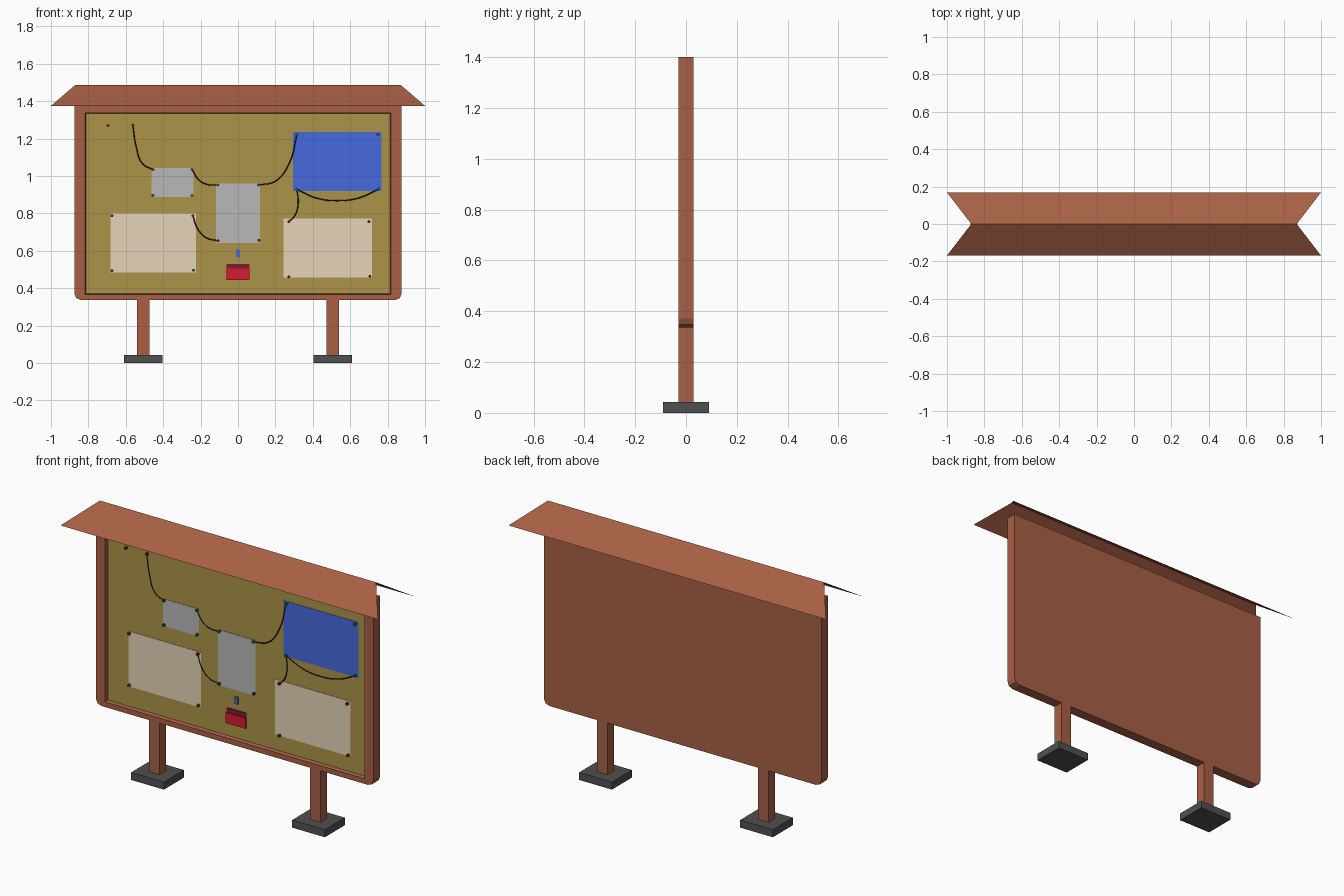
import bpy, bmesh, math

if "Cube" in bpy.data.objects:
    bpy.data.objects.remove(bpy.data.objects["Cube"])


def mat(name, hex_col):
    lin = lambda c: c / 12.92 if c <= 0.04045 else ((c + 0.055) / 1.055) ** 2.4
    rgb = [lin(int(hex_col[i:i + 2], 16) / 255) for i in (0, 2, 4)]
    m = bpy.data.materials.new(name)
    m.diffuse_color = (*rgb, 1)
    m.use_nodes = True
    m.node_tree.nodes["Principled BSDF"].inputs["Base Color"].default_value = m.diffuse_color
    return m


WOOD = mat("wood", "A86045")
CORK = mat("cork", "AC9448")
STONE = mat("stone", "505050")
GREY = mat("grey_paper", "B8B8B8")
CREAM = mat("cream_paper", "E6D3B8")
BLUE = mat("blue_paper", "466ADF")
RED = mat("red", "D81A32")
DARK_RED = mat("dark_red", "7A1E2A")
PIN_RED = mat("pin_red", "8A1A20")
PIN_GREEN = mat("pin_green", "1E6A40")
STRING = mat("string", "2A2620")


def make(name, verts, faces, m, fix=True):
    bm = bmesh.new()
    vs = [bm.verts.new(v) for v in verts]
    for f in faces:
        bm.faces.new([vs[i] for i in f])
    if fix:
        bmesh.ops.recalc_face_normals(bm, faces=bm.faces)
    me = bpy.data.meshes.new(name)
    bm.to_mesh(me)
    bm.free()
    me.materials.append(m)
    ob = bpy.data.objects.new(name, me)
    bpy.context.collection.objects.link(ob)
    return ob


def box(name, x, y, z, m):
    v = [(a, b, c) for a in x for b in y for c in z]
    f = [(0, 1, 3, 2), (4, 6, 7, 5), (0, 4, 5, 1), (2, 3, 7, 6), (0, 2, 6, 4), (1, 5, 7, 3)]
    return make(name, v, f, m)


# Frame: outline with rounded bottom corners and a shallow front recess
W, B, T, R, D = 0.875, 0.337, 1.4, 0.035, 0.03
half = [(W, T), (W, B + R), (W - 0.29 * R, B + 0.29 * R), (W - R, B)]
outline = half + [(-x, z) for x, z in reversed(half)]
rect = lambda x, lo, hi: [(x, hi), (x, lo), (-x, lo), (-x, hi)]
verts = [(x, -D, z) for x, z in outline] + [(x, D, z) for x, z in outline]
verts += [(x, -D, z) for x, z in rect(0.817, 0.366, 1.338)]
verts += [(x, -0.006, z) for x, z in rect(0.812, 0.371, 1.333)]
faces = [(i, (i + 1) % 8, 8 + (i + 1) % 8, 8 + i) for i in range(8)]
faces += [tuple(range(8, 16)), (20, 21, 22, 23)]
faces += [(16 + i, 16 + (i + 1) % 4, 20 + (i + 1) % 4, 20 + i) for i in range(4)]
faces += [(0, 1, 2, 17, 16), (2, 3, 4, 5, 18, 17), (5, 6, 7, 19, 18), (7, 0, 16, 19)]
make("frame", verts, faces, WOOD)

# Cork board in the recess
box("cork_board", (-0.812, 0.812), (-0.010, -0.004), (0.371, 1.333), CORK)

# Roof: open folded sheet with slanted ends
make("roof", [(-1, -0.169, 1.375), (1, -0.169, 1.375), (0.87, 0, 1.487),
              (-0.87, 0, 1.487), (1, 0.169, 1.375), (-1, 0.169, 1.375)],
     [(0, 1, 2, 3), (3, 2, 4, 5)], WOOD, fix=False)

# Legs and feet
for s, side in ((-1, "left"), (1, "right")):
    c = s * 0.507
    box(side + "_leg", (c - 0.033, c + 0.033), (-0.03, 0.03), (0.043, B), WOOD)
    box(side + "_foot", (c - 0.103, c + 0.103), (-0.09, 0.09), (0, 0.043), STONE)

# Papers
for name, x, z, m in (
        ("small_grey_note", (-0.463, -0.238), (0.887, 1.042), GREY),
        ("grey_note", (-0.118, 0.118), (0.643, 0.959), GREY),
        ("blue_sheet", (0.294, 0.767), (0.919, 1.235), BLUE),
        ("left_cream_sheet", (-0.682, -0.225), (0.485, 0.799), CREAM),
        ("right_cream_sheet", (0.243, 0.717), (0.458, 0.772), CREAM)):
    box(name, x, (-0.0125, -0.0095), z, m)

# Red pocket and blue clip
box("pocket_back", (-0.062, 0.062), (-0.014, -0.0095), (0.445, 0.53), DARK_RED)
box("pocket_front", (-0.062, 0.062), (-0.022, -0.014), (0.445, 0.505), RED)
box("blue_clip", (-0.010, 0.010), (-0.018, -0.0095), (0.567, 0.608), BLUE)


# Push pins
def pin(x, z, m):
    n, r = 8, 0.008
    ring = [(x + r * math.cos(2 * math.pi * i / n), z + r * math.sin(2 * math.pi * i / n)) for i in range(n)]
    v = [(a, y, b) for y in (-0.010, -0.025) for a, b in ring]
    f = [(i, (i + 1) % n, n + (i + 1) % n, n + i) for i in range(n)]
    make("push_pin", v, f + [tuple(range(n)), tuple(range(n, 2 * n))], m)


for x, z in ((-0.695, 1.27), (-0.562, 1.272), (-0.455, 1.035), (-0.107, 0.654), (0.112, 0.656),
             (-0.674, 0.788), (-0.241, 0.788), (0.272, 0.756), (0.70, 0.756), (0.272, 0.461), (0.705, 0.464)):
    pin(x, z, PIN_RED)
for x, z in ((-0.246, 1.035), (-0.455, 0.896), (-0.246, 0.896), (-0.107, 0.952), (0.11, 0.952),
             (0.315, 1.222), (0.748, 1.222), (0.315, 0.928), (0.751, 0.93), (-0.674, 0.494), (-0.238, 0.496)):
    pin(x, z, PIN_GREEN)

# Sagging strings between pins
for pts in (
        [(-0.562, 1.272), (-0.545, 1.16), (-0.51, 1.065), (-0.455, 1.035)],
        [(-0.246, 1.035), (-0.21, 0.98), (-0.165, 0.955), (-0.107, 0.952)],
        [(0.11, 0.952), (0.20, 0.972), (0.275, 1.07), (0.315, 1.222)],
        [(0.315, 0.928), (0.42, 0.882), (0.53, 0.868), (0.65, 0.884), (0.751, 0.93)],
        [(0.315, 0.928), (0.322, 0.855), (0.305, 0.79), (0.272, 0.756)],
        [(-0.241, 0.788), (-0.217, 0.72), (-0.17, 0.67), (-0.107, 0.654)]):
    cu = bpy.data.curves.new("string", "CURVE")
    cu.dimensions = "3D"
    cu.bevel_depth, cu.bevel_resolution, cu.resolution_u = 0.003, 0, 5
    sp = cu.splines.new("BEZIER")
    sp.bezier_points.add(len(pts) - 1)
    for p, (x, z) in zip(sp.bezier_points, pts):
        p.co = (x, -0.019, z)
        p.handle_left_type = p.handle_right_type = "AUTO"
    cu.materials.append(STRING)
    bpy.context.collection.objects.link(bpy.data.objects.new("string", cu))
